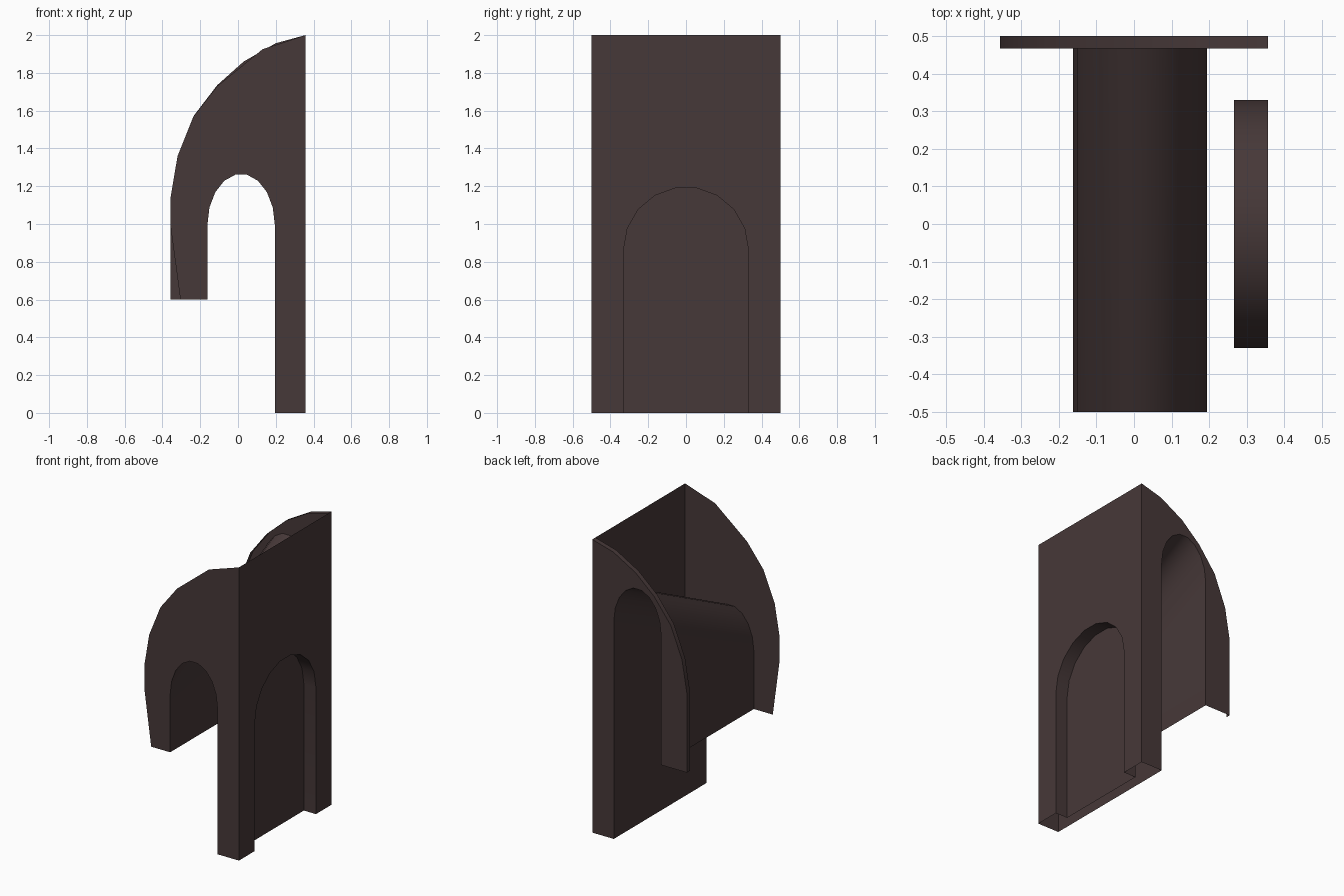
import bpy, bmesh, math

if "Cube" in bpy.data.objects:
    bpy.data.objects.remove(bpy.data.objects["Cube"])

mat = bpy.data.materials.new("dark brown stone")
mat.diffuse_color = (0.062, 0.040, 0.040, 1)
mat.use_nodes = True
mat.node_tree.nodes["Principled BSDF"].inputs["Base Color"].default_value = mat.diffuse_color

W = 0.357   # outer wall plane in x
D = 0.5     # half depth in y


def make(name, faces, smooth=False):
    """Object from a list of polygons; shared corners are welded."""
    bm = bmesh.new()
    for f in faces:
        bm.faces.new([bm.verts.new(p) for p in f])
    bmesh.ops.remove_doubles(bm, verts=bm.verts, dist=1e-5)
    bmesh.ops.triangulate(bm, faces=[f for f in bm.faces if len(f.verts) > 4])
    me = bpy.data.meshes.new(name)
    bm.to_mesh(me)
    bm.free()
    me.materials.append(mat)
    ob = bpy.data.objects.new(name, me)
    bpy.context.collection.objects.link(ob)
    if smooth:
        bpy.ops.object.select_all(action='DESELECT')
        ob.select_set(True)
        bpy.context.view_layer.objects.active = ob
        bpy.ops.object.shade_smooth_by_angle(angle=math.radians(35))
    return ob


def arch(c, spring, rx, rz, foot_a, foot_b, n=9):
    """Open arch line from the low side to the high side, with both feet."""
    pts = [(c - rx, foot_a)]
    for i in range(n + 1):
        a = math.pi * (1 - i / n)
        pts.append((c + rx * math.cos(a), spring + rz * math.sin(a)))
    return pts + [(c + rx, foot_b)]


def loft(a, b):
    return [(a[i], a[i + 1], b[i + 1], b[i]) for i in range(len(a) - 1)]


# Openings: the passage rises from front to back
front_arch = arch(0.0165, 0.995, 0.1785, 0.27, 0.6, 0.0)
back_arch = arch(0.0165, 1.485, 0.1785, 0.27, 0.6, 0.0)
niche_arch = arch(0.0, 0.865, 0.33, 0.33, 0.0, 0.0)

# Curved outer outlines, top to bottom
front_curve = [(W, 2), (0.13, 1.925), (-0.11, 1.73), (-0.235, 1.57),
               (-0.32, 1.36), (-W, 1.14), (-W, 0.985), (-0.305, 0.6)]
back_curve = [(W, 2), (0.2, 1.957), (0.03, 1.86), (-0.11, 1.735),
              (-0.235, 1.572), (-0.32, 1.36), (-W, 1.14), (-W, 0.6)]


def at_y(pts, y):
    return [(x, y, z) for x, z in pts]


def at_x(pts, x):
    return [(x, y, z) for y, z in pts]


# Front and back panels
make("front_panel", [at_y(([(W, 0)] + front_curve + front_arch)[::-1], -D)][::-1])
make("back_panel", [at_y([(W, 0)] + back_curve + back_arch, D)])

# Thin rim on the back panel's curved edge
make("back_rim", loft(at_y(back_curve, D), at_y(back_curve, D - 0.033)), True)

# Sloping vaulted passage with its side walls
make("passage_vault", loft(at_y(front_arch, -D), at_y(back_arch, D)), True)

# Outer side wall around the niche opening
wall = [(D, 0), (D, 2), (-D, 2), (-D, 0)] + niche_arch
make("side_wall", [at_x(wall, W)])

# Niche reveal and its back
make("niche_reveal", loft(at_x(niche_arch, W), at_x(niche_arch, 0.266)), True)
make("niche_back", [at_x(niche_arch[::-1], 0.266)])

# Consistent outward facing for the flat panels
for name, axis, sign in (("front_panel", 1, -1), ("back_panel", 1, 1),
                         ("side_wall", 0, 1), ("niche_back", 0, 1)):
    me = bpy.data.objects[name].data
    bm = bmesh.new()
    bm.from_mesh(me)
    bm.normal_update()
    bmesh.ops.reverse_faces(bm, faces=[f for f in bm.faces if f.normal[axis] * sign < 0])
    bm.to_mesh(me)
    bm.free()
